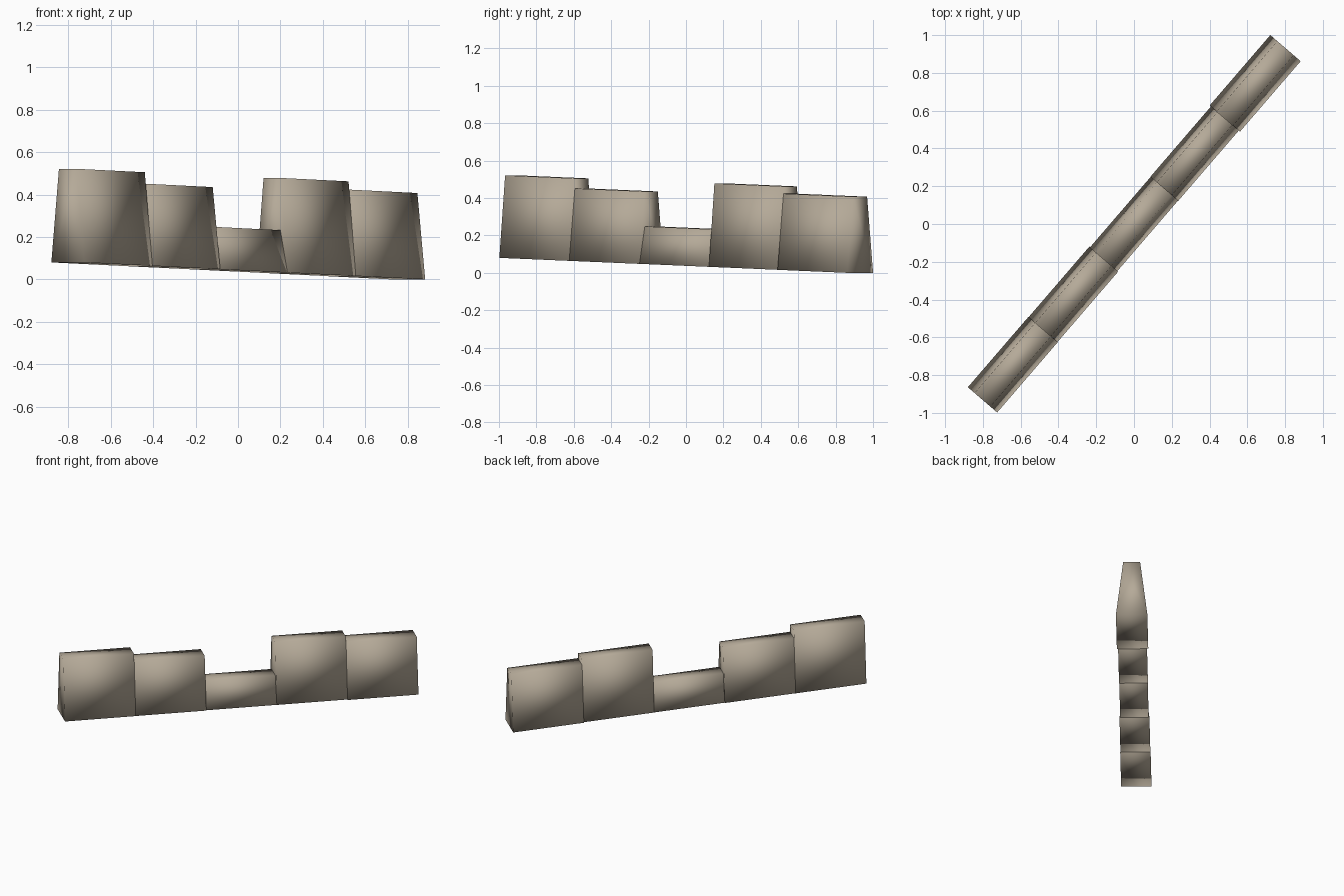
import bpy
import bmesh
from mathutils import Vector

cube = bpy.data.objects.get("Cube")
if cube:
    bpy.data.objects.remove(cube)

# Single weathered stone colour
stone = bpy.data.materials.new("stone_beige")
stone.use_nodes = True
colour = (0.46, 0.40, 0.315, 1)
stone.diffuse_color = colour
stone.node_tree.nodes["Principled BSDF"].inputs["Base Color"].default_value = colour

# Centre line of the wall's foot, sloping gently down
START = Vector((-0.802, -0.931, 0.08))
END = Vector((0.802, 0.931, 0.0))
STEP = (END - START) / 5
SIDE = Vector((STEP.y, -STEP.x, 0)).normalized()
TOP_RATIO = 0.54


def wall_section(name, index, height, width):
    """Straight wall length with a trapezoid cross-section."""
    bm = bmesh.new()
    profile = ((-width / 2, 0), (width / 2, 0),
               (width / 2 * TOP_RATIO, height), (-width / 2 * TOP_RATIO, height))
    rings = []
    for end in (index, index + 1):
        foot = START + STEP * end
        rings.append([bm.verts.new(foot + SIDE * s + Vector((0, 0, z)))
                      for s, z in profile])
    near, far = rings
    bm.faces.new(near)
    bm.faces.new(far)
    for i in range(4):
        j = (i + 1) % 4
        bm.faces.new((near[i], near[j], far[j], far[i]))
    bmesh.ops.recalc_face_normals(bm, faces=bm.faces)
    for face in bm.faces:
        face.smooth = True
    mesh = bpy.data.meshes.new(name)
    bm.to_mesh(mesh)
    bm.free()
    mesh.materials.append(stone)
    bpy.context.collection.objects.link(bpy.data.objects.new(name, mesh))


# Five uneven lengths, the middle one worn low
sections = (
    ("wall_end_tall", 0.441, 0.205),
    ("wall_section_medium", 0.387, 0.202),
    ("wall_gap_low", 0.2, 0.192),
    ("wall_section_tall", 0.446, 0.195),
    ("wall_end_short", 0.407, 0.212),
)
for index, (name, height, width) in enumerate(sections):
    wall_section(name, index, height, width)
